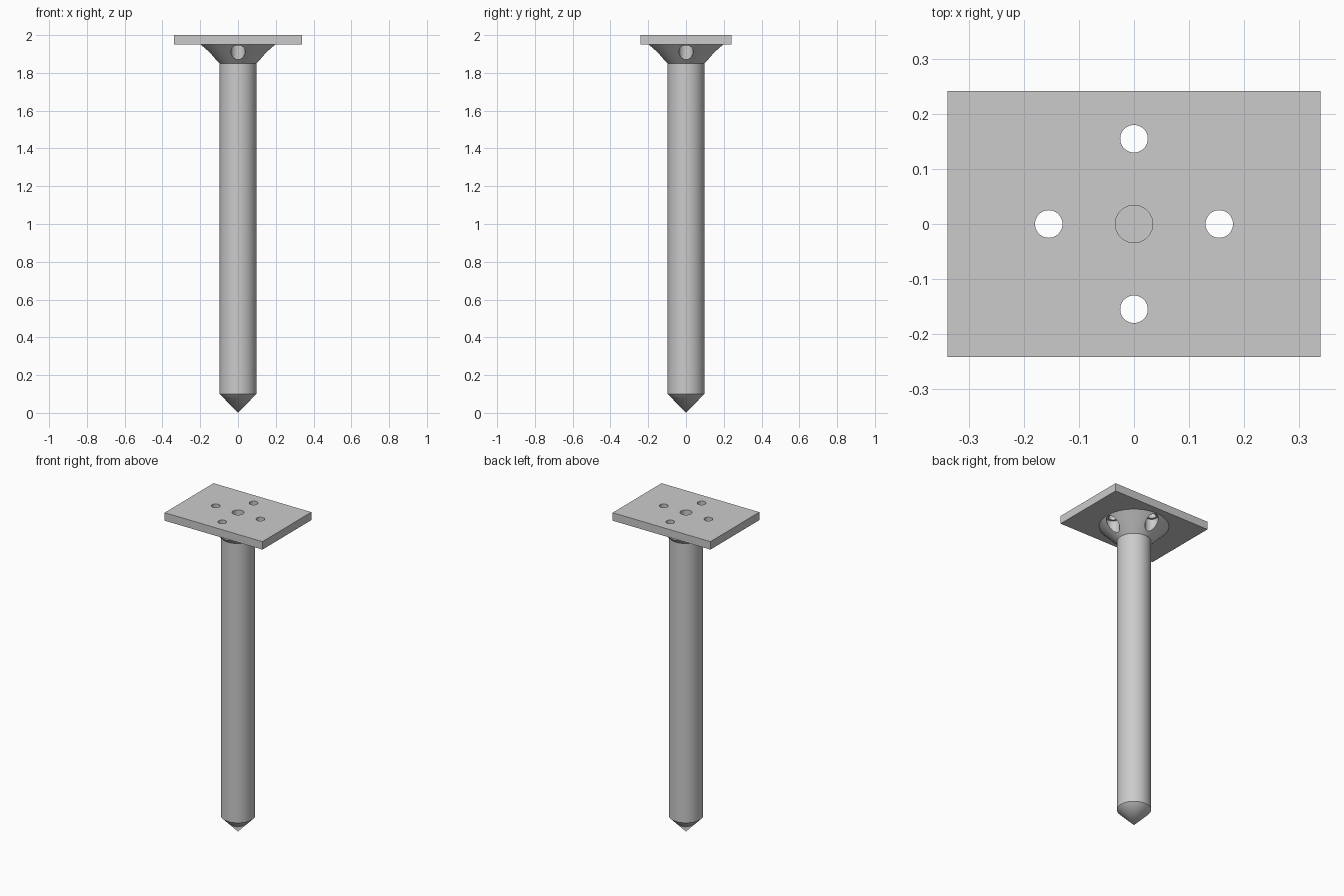
import bpy, bmesh
from math import radians, pi
from mathutils import Matrix

cube = bpy.data.objects.get("Cube")
if cube:
    bpy.data.objects.remove(cube, do_unlink=True)

SEGMENTS = 96
PLATE_BOTTOM, TOP = 1.95, 2.0

steel = bpy.data.materials.new("grey steel")
steel.use_nodes = True
colour = (0.6, 0.6, 0.6, 1)
steel.diffuse_color = colour
steel.node_tree.nodes["Principled BSDF"].inputs["Base Color"].default_value = colour


def add_object(name, bm):
    mesh = bpy.data.meshes.new(name)
    bmesh.ops.recalc_face_normals(bm, faces=bm.faces)
    bm.to_mesh(mesh)
    bm.free()
    obj = bpy.data.objects.new(name, mesh)
    bpy.context.collection.objects.link(obj)
    mesh.materials.append(steel)
    return obj


def lathe(name, profile):
    bm = bmesh.new()
    points = [bm.verts.new((r, 0, z)) for r, z in profile]
    edges = [bm.edges.new(pair) for pair in zip(points, points[1:])]
    bmesh.ops.spin(bm, geom=points + edges, cent=(0, 0, 0), axis=(0, 0, 1),
                   angle=2 * pi, steps=SEGMENTS, use_merge=True)
    bmesh.ops.remove_doubles(bm, verts=bm.verts, dist=0.0001)
    return add_object(name, bm)


def cylinder(name, x, y, radius, bottom, top):
    bm = bmesh.new()
    bmesh.ops.create_cone(bm, cap_ends=True, segments=48, radius1=radius,
                          radius2=radius, depth=top - bottom,
                          matrix=Matrix.Translation((x, y, (top + bottom) / 2)))
    return add_object(name, bm)


def combine(target, tool, operation):
    mod = target.modifiers.new(operation.lower(), 'BOOLEAN')
    mod.operation, mod.object, mod.solver = operation, tool, 'EXACT'
    bpy.context.view_layer.objects.active = target
    bpy.ops.object.modifier_apply(modifier=mod.name)
    bpy.data.objects.remove(tool, do_unlink=True)


# Pointed shank with a flared head
stake = lathe("flanged_stake", [(0, 0.005), (0.097, 0.1), (0.097, 1.85),
                                (0.197, PLATE_BOTTOM), (0, PLATE_BOTTOM)])
for v in stake.data.vertices:
    if v.co.z < 0.01:
        v.co.z = 0

# Rectangular top plate
bm = bmesh.new()
bmesh.ops.create_cube(bm, size=1)
bmesh.ops.scale(bm, vec=(0.678, 0.484, TOP - PLATE_BOTTOM), verts=bm.verts)
bmesh.ops.translate(bm, vec=(0, 0, (TOP + PLATE_BOTTOM) / 2), verts=bm.verts)
combine(stake, add_object("top_plate", bm), 'UNION')

# Four bolt holes, each with a wider pocket cut up into the flare
for dx, dy in ((1, 0), (-1, 0), (0, 1), (0, -1)):
    x, y = 0.155 * dx, 0.155 * dy
    combine(stake, cylinder("pocket_cutter", x, y, 0.038, 1.8, PLATE_BOTTOM), 'DIFFERENCE')
    combine(stake, cylinder("bolt_cutter", x, y, 0.025, 1.9, 2.1), 'DIFFERENCE')

# Blind centre hole
combine(stake, cylinder("centre_cutter", 0, 0, 0.034, 1.85, 2.1), 'DIFFERENCE')

bpy.ops.object.select_all(action='DESELECT')
stake.select_set(True)
bpy.context.view_layer.objects.active = stake
bpy.ops.object.shade_smooth_by_angle(angle=radians(30))
